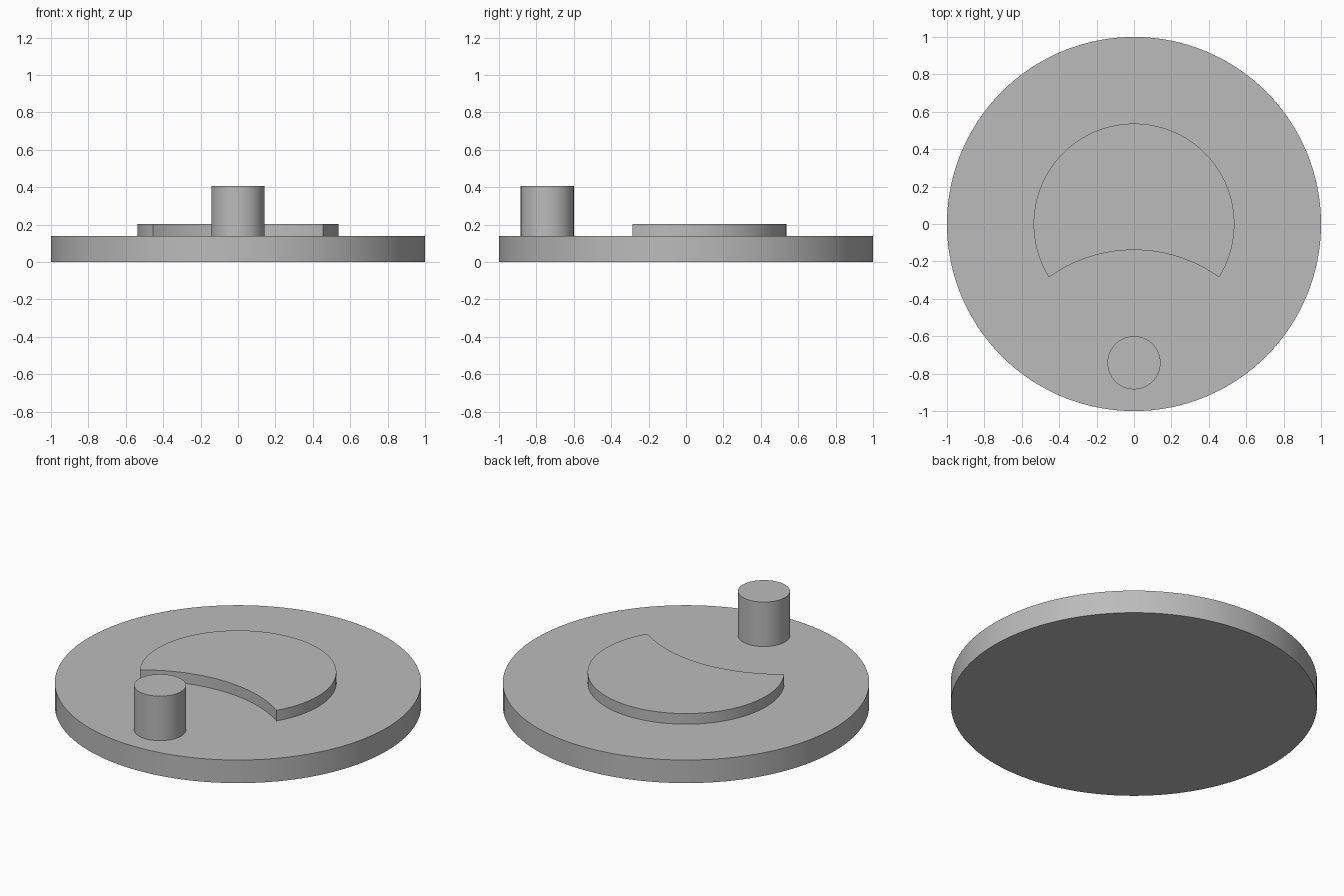
import bpy, bmesh
from math import atan2, cos, sin, hypot, pi, radians

cube = bpy.data.objects.get("Cube")
if cube:
    bpy.data.objects.remove(cube, do_unlink=True)

grey = bpy.data.materials.new("plain_grey")
grey.use_nodes = True
colour = (0.5, 0.5, 0.5, 1)
grey.diffuse_color = colour
grey.node_tree.nodes["Principled BSDF"].inputs["Base Color"].default_value = colour


def arc(centre_y, radius, start, end, steps):
    """Points along an arc centred on the y axis, both ends included."""
    angles = [start + (end - start) * i / steps for i in range(steps + 1)]
    return [(radius * cos(a), centre_y + radius * sin(a)) for a in angles]


def extrude(name, outline, bottom, top):
    """Solid prism from a flat counter-clockwise outline."""
    bm = bmesh.new()
    face = bm.faces.new([bm.verts.new((x, y, bottom)) for x, y in outline])
    raised = bmesh.ops.extrude_face_region(bm, geom=[face], use_keep_orig=True)["geom"]
    verts = [v for v in raised if isinstance(v, bmesh.types.BMVert)]
    bmesh.ops.translate(bm, verts=verts, vec=(0, 0, top - bottom))
    bmesh.ops.recalc_face_normals(bm, faces=bm.faces)
    mesh = bpy.data.meshes.new(name)
    bm.to_mesh(mesh)
    bm.free()
    mesh.materials.append(grey)
    obj = bpy.data.objects.new(name, mesh)
    bpy.context.collection.objects.link(obj)
    bpy.ops.object.select_all(action="DESELECT")
    obj.select_set(True)
    bpy.context.view_layer.objects.active = obj
    bpy.ops.object.shade_smooth_by_angle(angle=radians(30))
    return obj


PLATE_TOP = 0.139

# Round base plate and drive pin
extrude("base_plate", arc(0, 1, 0, 2 * pi, 128)[:-1], 0, PLATE_TOP)
extrude("drive_pin", arc(-0.742, 0.142, 0, 2 * pi, 64)[:-1], PLATE_TOP, 0.407)

# Raised crescent: a round disc with a concave arc cut from its front
tip_x, tip_y, hollow_y = 0.455, -0.285, -0.139
rise = hollow_y - tip_y
hollow_radius = (tip_x ** 2 + rise ** 2) / (2 * rise)
hollow_centre = hollow_y - hollow_radius
tip_angle = atan2(tip_y, tip_x)
hollow_angle = atan2(tip_y - hollow_centre, tip_x)
outer = arc(0, hypot(tip_x, tip_y), tip_angle, pi - tip_angle, 80)
inner = arc(hollow_centre, hollow_radius, pi - hollow_angle, hollow_angle, 32)
extrude("locking_crescent", outer + inner[1:-1], PLATE_TOP, 0.203)
